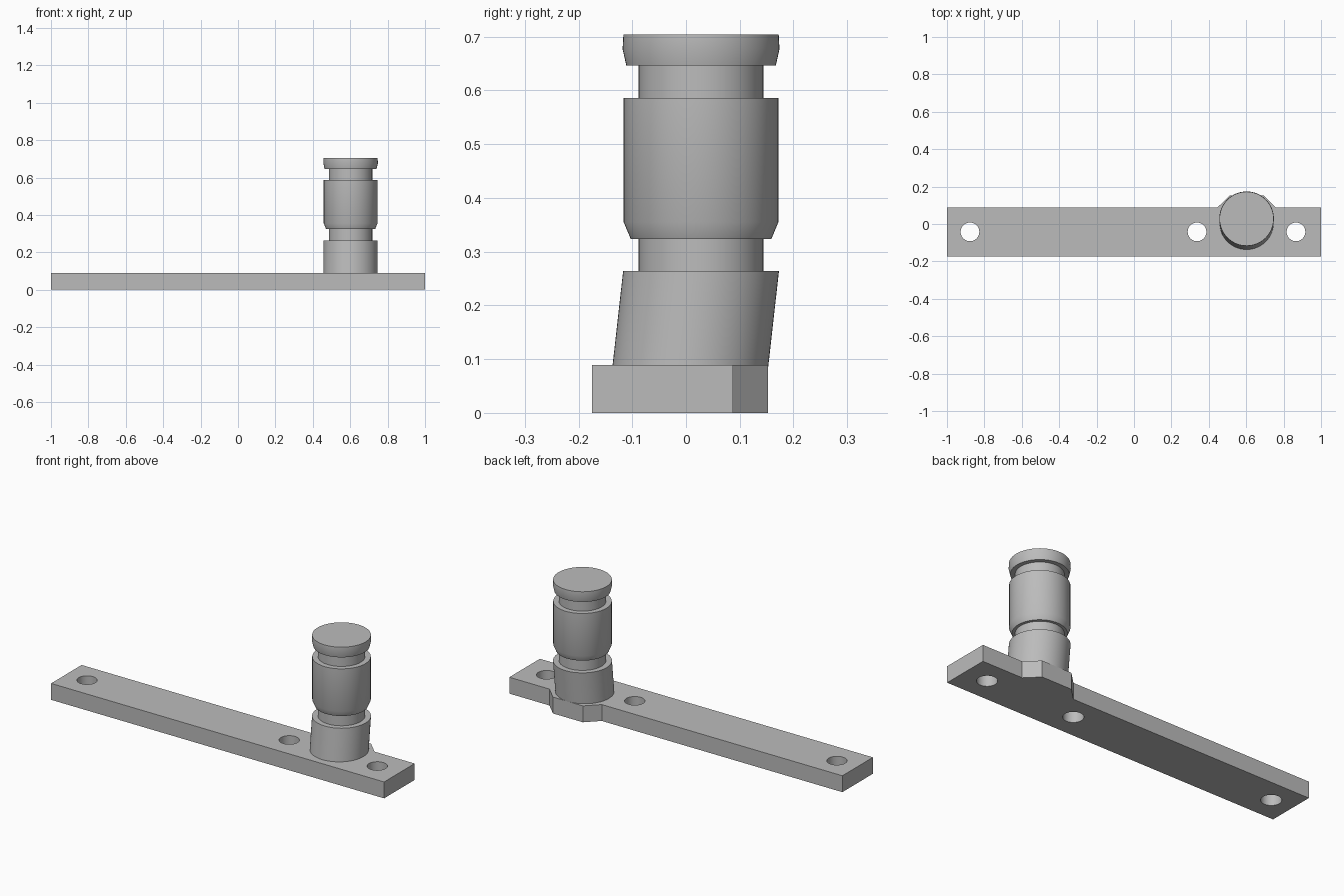
import bpy
import bmesh
from math import cos, sin, pi, radians

cube = bpy.data.objects.get("Cube")
if cube:
    bpy.data.objects.remove(cube, do_unlink=True)

grey = bpy.data.materials.new("plain grey")
grey.use_nodes = True
grey.diffuse_color = (0.5, 0.5, 0.5, 1)
grey.node_tree.nodes["Principled BSDF"].inputs["Base Color"].default_value = (0.5, 0.5, 0.5, 1)

PIN_X, PIN_Y = 0.602, 0.028
PLATE_TOP = 0.089


def circle(r, n, x=0, y=0):
    return [(x + r * cos(2 * pi * i / n), y + r * sin(2 * pi * i / n)) for i in range(n)]


def finish(name, bm):
    """Turn a bmesh into a grey object with sharp edges kept."""
    bmesh.ops.recalc_face_normals(bm, faces=bm.faces)
    mesh = bpy.data.meshes.new(name)
    bm.to_mesh(mesh)
    bm.free()
    mesh.materials.append(grey)
    obj = bpy.data.objects.new(name, mesh)
    bpy.context.collection.objects.link(obj)
    bpy.ops.object.select_all(action="DESELECT")
    obj.select_set(True)
    bpy.context.view_layer.objects.active = obj
    bpy.ops.object.shade_smooth_by_angle(angle=radians(30))
    return obj


def turned(name, profile, lean=0, sides=64):
    """Closed turned solid from (radius, height) pairs; lean shifts y with height."""
    bm = bmesh.new()
    top = profile[-1][1]
    rings = [[bm.verts.new((x, y + lean * (z - top), z))
              for x, y in circle(r, sides, PIN_X, PIN_Y)] for r, z in profile]
    for a, b in zip(rings, rings[1:]):
        for i in range(sides):
            j = (i + 1) % sides
            bm.faces.new((a[i], a[j], b[j], b[i]))
    bm.faces.new(rings[0][::-1])
    bm.faces.new(rings[-1])
    return finish(name, bm)


# Mounting plate: outline with a tapered lug at the back and three screw holes
back, front, lug = 0.087, -0.175, 0.153
outline = [(-1, front), (1, front), (1, back),
           (PIN_X + 0.157, back), (PIN_X + 0.09, lug),
           (PIN_X - 0.09, lug), (PIN_X - 0.157, back), (-1, back)]
loops = [outline] + [circle(0.05, 40, x, -0.042) for x in (-0.877, 0.337, 0.866)]

curve = bpy.data.curves.new("plate_outline", "CURVE")
curve.dimensions = "2D"
curve.fill_mode = "BOTH"
curve.extrude = PLATE_TOP / 2
for loop in loops:
    spline = curve.splines.new("POLY")
    spline.points.add(len(loop) - 1)
    for point, (x, y) in zip(spline.points, loop):
        point.co = (x, y, 0, 1)
    spline.use_cyclic_u = True
outline_obj = bpy.data.objects.new("plate_outline", curve)
bpy.context.collection.objects.link(outline_obj)
bpy.context.view_layer.update()
bm = bmesh.new()
bm.from_mesh(outline_obj.to_mesh())
outline_obj.to_mesh_clear()
bpy.data.objects.remove(outline_obj, do_unlink=True)
bmesh.ops.remove_doubles(bm, verts=bm.verts, dist=0.0001)
bmesh.ops.translate(bm, verts=bm.verts, vec=(0, 0, PLATE_TOP / 2))
finish("mounting_plate", bm)

# Leaning foot of the pin, sunk into the plate
turned("pin_foot", [(0.145, 0.02), (0.145, 0.264)], lean=0.112)

# Upright pin: neck, chamfered body, upper neck and flared head
turned("pin_body", [(0.116, 0.255), (0.116, 0.324), (0.131, 0.324), (0.144, 0.355),
                    (0.144, 0.586), (0.116, 0.586), (0.116, 0.646), (0.139, 0.646),
                    (0.146, 0.677), (0.1445, 0.704)])
